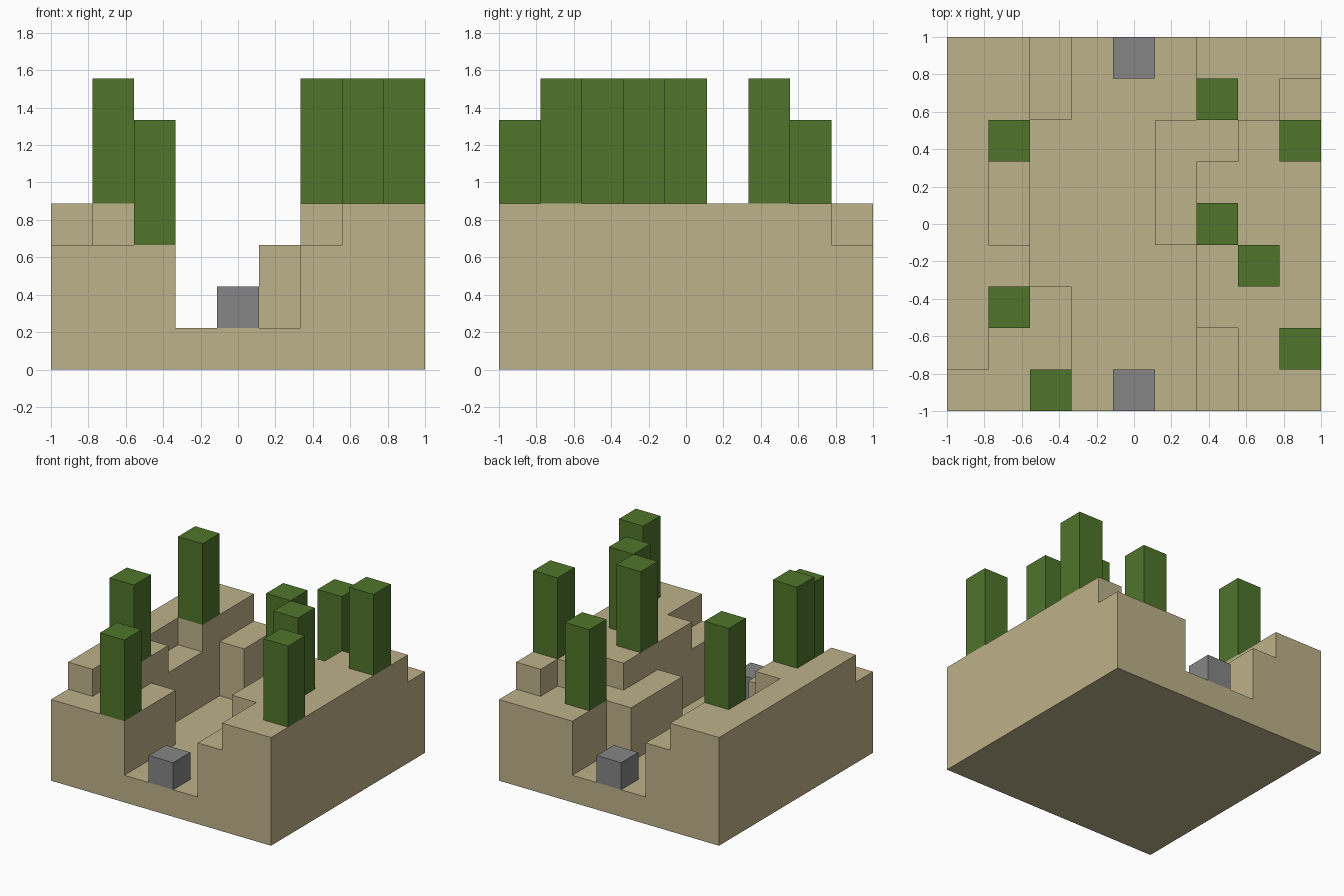
import bpy
import bmesh
import math
from mathutils import Vector

if "Cube" in bpy.data.objects:
    bpy.data.objects.remove(bpy.data.objects["Cube"], do_unlink=True)

N = 9          # cells along each side
U = 2 / N      # size of one block


def material(name, rgb):
    mat = bpy.data.materials.new(name)
    mat.use_nodes = True
    color = (*rgb, 1)
    mat.diffuse_color = color
    mat.node_tree.nodes["Principled BSDF"].inputs["Base Color"].default_value = color
    return mat


sand = material("sand", (0.515, 0.445, 0.254))
green = material("cactus green", (0.080, 0.178, 0.024))
grey = material("stone grey", (0.238, 0.238, 0.238))

# Ground heights in blocks, one string per row from front to back
ROWS = [
    "333111344",
    "433111344",
    "443111444",
    "441111444",
    "431113444",
    "431113444",
    "441113344",
    "443111334",
    "443111333",
]


def height(i, j):
    return int(ROWS[j][i]) if 0 <= i < N and 0 <= j < N else 0


def filled(i, j, k):
    return 0 <= k < height(i, j)


def finish(bm, name, mat):
    mesh = bpy.data.meshes.new(name)
    bm.to_mesh(mesh)
    bm.free()
    mesh.materials.append(mat)
    obj = bpy.data.objects.new(name, mesh)
    bpy.context.collection.objects.link(obj)
    return obj


# Terraced ground: keep only exposed block faces, then merge flat areas
def build_ground():
    bm = bmesh.new()
    for j in range(N):
        for i in range(N):
            for k in range(height(i, j)):
                center = Vector((i + 0.5 - N / 2, j + 0.5 - N / 2, k + 0.5))
                for axis in range(3):
                    for sign in (-1, 1):
                        n = Vector((0, 0, 0))
                        n[axis] = sign
                        if filled(i + int(n.x), j + int(n.y), k + int(n.z)):
                            continue
                        a = Vector((0, 0, 0))
                        a[(axis + 1) % 3] = 0.5
                        b = n.cross(a)
                        mid = center + n / 2
                        corners = (mid - a - b, mid + a - b, mid + a + b, mid - a + b)
                        bm.faces.new([bm.verts.new(c * U) for c in corners])
    bmesh.ops.remove_doubles(bm, verts=bm.verts, dist=U / 100)
    bmesh.ops.dissolve_limit(bm, angle_limit=math.radians(1),
                             verts=bm.verts, edges=bm.edges)
    return finish(bm, "ground", sand)


# Upright block standing on the ground in cell (i, j)
def pillar(name, i, j, blocks, mat):
    bm = bmesh.new()
    bmesh.ops.create_cube(bm, size=U)
    bmesh.ops.scale(bm, vec=(1, 1, blocks), verts=bm.verts)
    obj = finish(bm, name, mat)
    obj.location = ((i + 0.5) * U - 1, (j + 0.5) * U - 1,
                    (height(i, j) + blocks / 2) * U)


build_ground()

# Cacti: three blocks tall on the high terrace, others listed with their height
CACTI = [(2, 0, 3), (8, 1, 3), (1, 2, 3), (7, 3, 3),
         (6, 4, 3), (1, 6, 3), (8, 6, 3), (6, 7, 3)]
for n, (i, j, blocks) in enumerate(CACTI, 1):
    pillar(f"cactus_{n}", i, j, blocks, green)

# Stones at both ends of the valley
pillar("front_stone", 4, 0, 1, grey)
pillar("back_stone", 4, N - 1, 1, grey)
